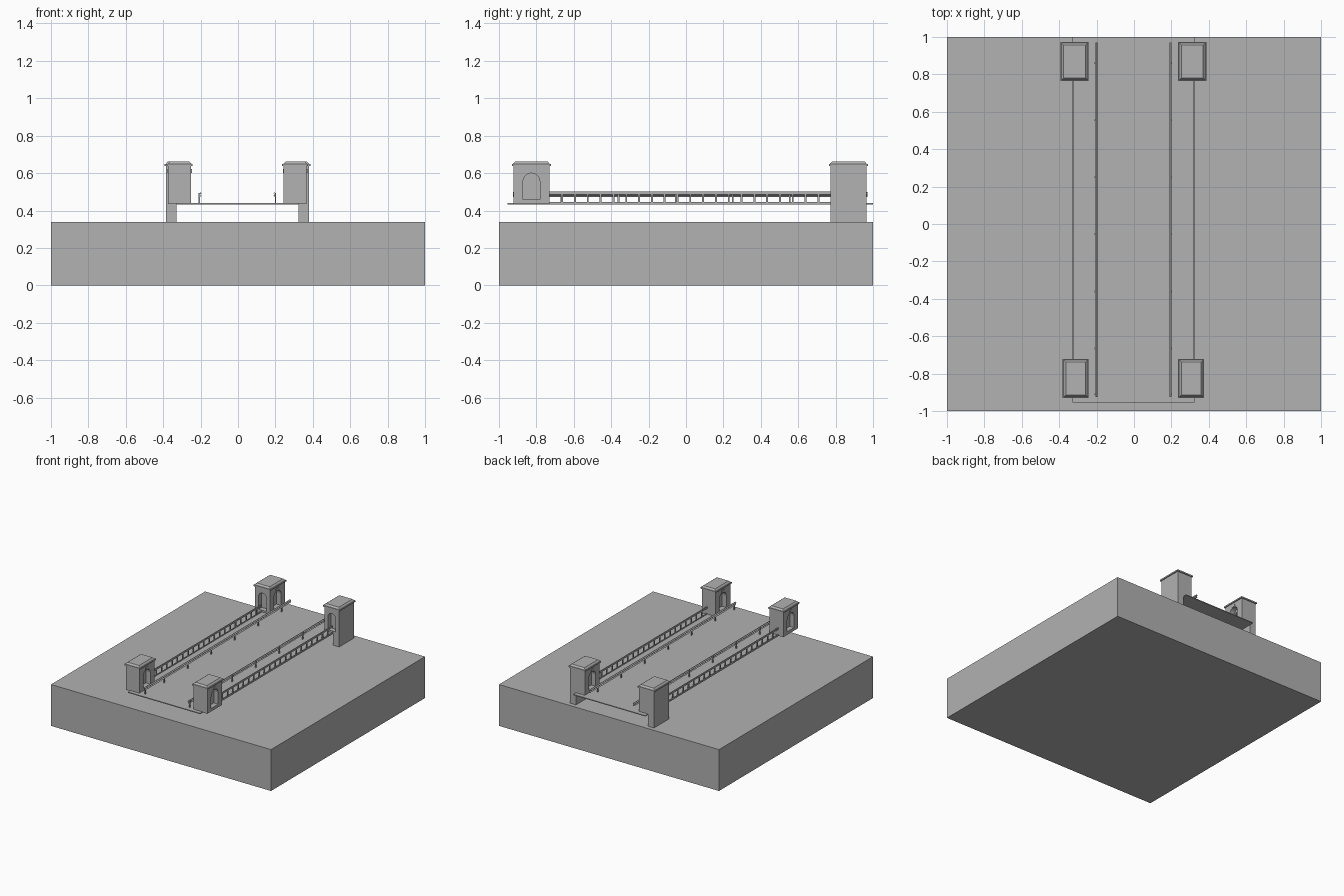
import bpy, bmesh, math
from mathutils import Matrix

if "Cube" in bpy.data.objects:
    bpy.data.objects.remove(bpy.data.objects["Cube"])

stone = bpy.data.materials.new("stone_grey")
GREY = (0.445, 0.445, 0.445, 1)
stone.use_nodes = True
stone.diffuse_color = GREY
stone.node_tree.nodes["Principled BSDF"].inputs["Base Color"].default_value = GREY

CX = -0.003          # centre line of the bridge
DECK, GROUND = 0.44, 0.34


def finish(name, bm):
    bmesh.ops.recalc_face_normals(bm, faces=bm.faces)
    mesh = bpy.data.meshes.new(name)
    bm.to_mesh(mesh)
    bm.free()
    mesh.materials.append(stone)
    obj = bpy.data.objects.new(name, mesh)
    bpy.context.collection.objects.link(obj)
    return obj


def add_box(bm, x, y, z, taper=0):
    """Box from (low, high) ranges; taper pulls the top edges inward."""
    (x0, x1), (y0, y1), (z0, z1) = sorted(x), sorted(y), sorted(z)
    low = [bm.verts.new((a, b, z0)) for a, b in ((x0, y0), (x1, y0), (x1, y1), (x0, y1))]
    t = taper
    high = [bm.verts.new((a, b, z1)) for a, b in
            ((x0 + t, y0 + t), (x1 - t, y0 + t), (x1 - t, y1 - t), (x0 + t, y1 - t))]
    bm.faces.new(low[::-1])
    bm.faces.new(high)
    for i in range(4):
        j = (i + 1) % 4
        bm.faces.new((low[i], low[j], high[j], high[i]))


def box(name, x, y, z, taper=0):
    bm = bmesh.new()
    add_box(bm, x, y, z, taper)
    return finish(name, bm)


def arch_cutter(centre, angle, half, bottom, spring, depth):
    """Round-headed prism, pushed depth to both sides of the wall face."""
    bm = bmesh.new()
    pts = [(-half, bottom), (half, bottom)]
    pts += [(half * math.cos(a), spring + half * math.sin(a))
            for a in (math.pi * i / 10 for i in range(11))]
    face = bm.faces.new([bm.verts.new((u, -depth, z)) for u, z in pts])
    new = bmesh.ops.extrude_face_region(bm, geom=[face])["geom"]
    bmesh.ops.translate(bm, vec=(0, 2 * depth, 0),
                        verts=[v for v in new if isinstance(v, bmesh.types.BMVert)])
    bm.transform(Matrix.Translation(centre) @ Matrix.Rotation(angle, 4, "Z"))
    return finish("niche_cutter", bm)


def carve(obj, cutters):
    for cutter in cutters:
        mod = obj.modifiers.new("niche", "BOOLEAN")
        mod.operation, mod.solver, mod.object = "DIFFERENCE", "EXACT", cutter
    graph = bpy.context.evaluated_depsgraph_get()
    mesh = bpy.data.meshes.new_from_object(obj.evaluated_get(graph))
    obj.modifiers.clear()
    obj.data = mesh
    for cutter in cutters:
        bpy.data.objects.remove(cutter)


def tower(name, side, inner, outer, y, niches):
    """Tower on the deck with arched niches, cornice and low hipped roof."""
    xi, xo = CX + side * inner, CX + side * outer
    xm, ym = (xi + xo) / 2, sum(y) / 2
    body = box(name + "_body", (xi, xo), y, (DECK - 0.005, 0.645))
    cutters = []
    for where in niches:
        if where == "front":
            cutters.append(arch_cutter((xm, y[0], 0), 0, 0.036, 0.455, 0.56, 0.04))
        else:
            x = xi if where == "inner" else xo
            cutters.append(arch_cutter((x, ym, 0), math.pi / 2, 0.045, 0.46, 0.555, 0.04))
            # keystone above the arch
            box(name + "_" + where + "_keystone", (x - 0.004, x + 0.004),
                (ym - 0.016, ym + 0.016), (0.6, 0.622))
    carve(body, cutters)
    e = 0.008
    xa, xb = min(xi, xo), max(xi, xo)
    box(name + "_cornice", (xa - e, xb + e), (y[0] - e, y[1] + e), (0.637, 0.648))
    box(name + "_roof", (xa - 0.003, xb + 0.003), (y[0] - 0.003, y[1] + 0.003),
        (0.648, 0.661), 0.012)


# Ground block and bridge deck
box("ground_block", (-1, 1), (-1, 1), (0, GROUND))
box("bridge_deck", (CX - 0.327, CX + 0.327), (-0.955, 1), (DECK - 0.007, DECK))

for side, label in ((1, "left"), (-1, "right")):
    # Towers
    tower("front_" + label + "_tower", side, 0.247, 0.37, (-0.923, -0.73), ("inner", "outer"))
    tower("back_" + label + "_tower", side, 0.247, 0.382, (0.772, 0.965), ("inner", "front"))
    box("back_" + label + "_tower_footing", (CX + side * 0.327, CX + side * 0.382),
        (0.772, 0.965), (GROUND, DECK - 0.005))

    # Outer balustrade between the towers
    bm = bmesh.new()
    x = (CX + side * 0.32, CX + side * 0.327)
    add_box(bm, x, (-0.73, 0.772), (0.487, 0.501))
    add_box(bm, x, (-0.73, 0.772), (DECK, 0.446))
    for i in range(21):
        y = -0.662 + i * 0.0685
        add_box(bm, x, (y - 0.005, y + 0.005), (DECK, 0.49))
    finish(label + "_balustrade", bm)

    # Guard rail with a corrugated beam facing the road
    bm = bmesh.new()
    profile = [(0.2, 0.472), (0.192, 0.478), (0.2, 0.485), (0.192, 0.493), (0.2, 0.5),
               (0.203, 0.5), (0.196, 0.493), (0.203, 0.485), (0.196, 0.478), (0.203, 0.472)]
    rings = [[bm.verts.new((CX + side * u, y, z)) for u, z in profile] for y in (-0.925, 0.97)]
    bm.faces.new(rings[0])
    bm.faces.new(rings[1][::-1])
    for i in range(len(profile)):
        j = (i + 1) % len(profile)
        bm.faces.new((rings[0][i], rings[0][j], rings[1][j], rings[1][i]))
    for i in range(7):
        y = -0.91 + i * 0.305 if i == 0 else -0.97 + i * 0.305
        add_box(bm, (CX + side * 0.2, CX + side * 0.207), (y - 0.005, y + 0.005), (DECK, 0.495))
    finish(label + "_guard_rail", bm)
